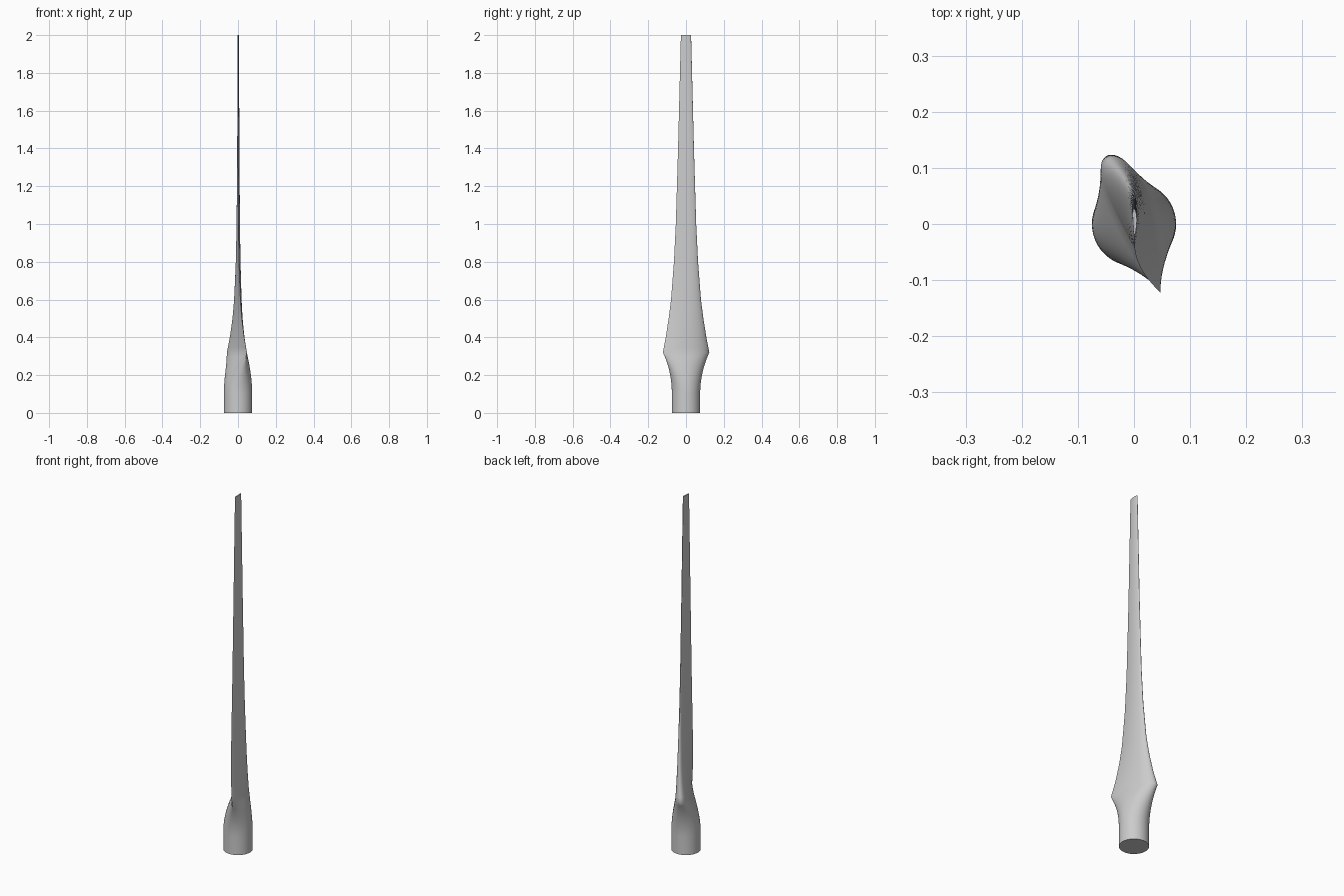
import bpy
import bmesh
from math import cos, sin, pi, radians, sqrt

if "Cube" in bpy.data.objects:
    bpy.data.objects.remove(bpy.data.objects["Cube"])

SIDES = 64
ROOT_R = 0.075
ROOT_END, SHOULDER = 0.1, 0.32

# Blade stations: height, half chord, twist in degrees, thickness ratio
STATIONS = [
    (0.32, 0.131, 21, 0.25), (0.4, 0.112, 17, 0.23), (0.5, 0.094, 12.5, 0.21),
    (0.6, 0.08, 9, 0.2), (0.8, 0.064, 5, 0.17), (1.0, 0.054, 3, 0.15),
    (1.4, 0.042, 1.2, 0.13), (2.0, 0.027, 0, 0.13),
]


def airfoil(angle, half, ratio):
    """Point on a cambered foil: rounded nose at +1, sharp tail at -1."""
    s = cos(angle)
    t = (1 - s) / 2
    thick = 5 * ratio * (0.2969 * sqrt(t) - 0.126 * t - 0.3516 * t**2
                         + 0.2843 * t**3 - 0.1036 * t**4)
    side = 1 if sin(angle) >= 0 else -1
    camber = 0.03 * 4 * t * (1 - t)
    return half * s, 2 * half * (side * thick + camber)


def section(z, half, twist, ratio, weight):
    """Ring blended from the round root to the foil, then twisted."""
    ring = []
    a = radians(twist)
    for i in range(SIDES):
        ang = 2 * pi * i / SIDES
        fc, ft = airfoil(ang, half, ratio)
        c = ROOT_R * cos(ang) * (1 - weight) + fc * weight
        t = ROOT_R * sin(ang) * (1 - weight) + ft * weight
        ring.append((t * cos(a) - c * sin(a), c * cos(a) + t * sin(a), z))
    return ring


# Round root, then the shoulder transition, then the tapering blade
first = STATIONS[0][1:]
rings = [section(0, *first, 0), section(ROOT_END, *first, 0)]
STEPS = 10
for k in range(1, STEPS):
    u = k / STEPS
    rings.append(section(ROOT_END + (SHOULDER - ROOT_END) * u, *first, u * u))
for lower, upper in zip(STATIONS, STATIONS[1:]):
    for k in range(3):
        f = k / 3
        rings.append(section(*[p + (q - p) * f for p, q in zip(lower, upper)], 1))
rings.append(section(*STATIONS[-1], 1))

bm = bmesh.new()
loops = [[bm.verts.new(p) for p in ring] for ring in rings]
for low, high in zip(loops, loops[1:]):
    for i in range(SIDES):
        j = (i + 1) % SIDES
        bm.faces.new((low[i], low[j], high[j], high[i]))
bm.faces.new(loops[0])
bm.faces.new(loops[-1])
bmesh.ops.recalc_face_normals(bm, faces=bm.faces)
mesh = bpy.data.meshes.new("turbine_blade")
bm.to_mesh(mesh)
bm.free()

blade = bpy.data.objects.new("turbine_blade", mesh)
bpy.context.collection.objects.link(blade)

# Plain grey finish
grey = bpy.data.materials.new("light_grey")
grey.use_nodes = True
color = (0.6, 0.6, 0.6, 1)
grey.diffuse_color = color
grey.node_tree.nodes["Principled BSDF"].inputs["Base Color"].default_value = color
mesh.materials.append(grey)

bpy.context.view_layer.objects.active = blade
blade.select_set(True)
bpy.ops.object.shade_smooth_by_angle(angle=radians(40))
